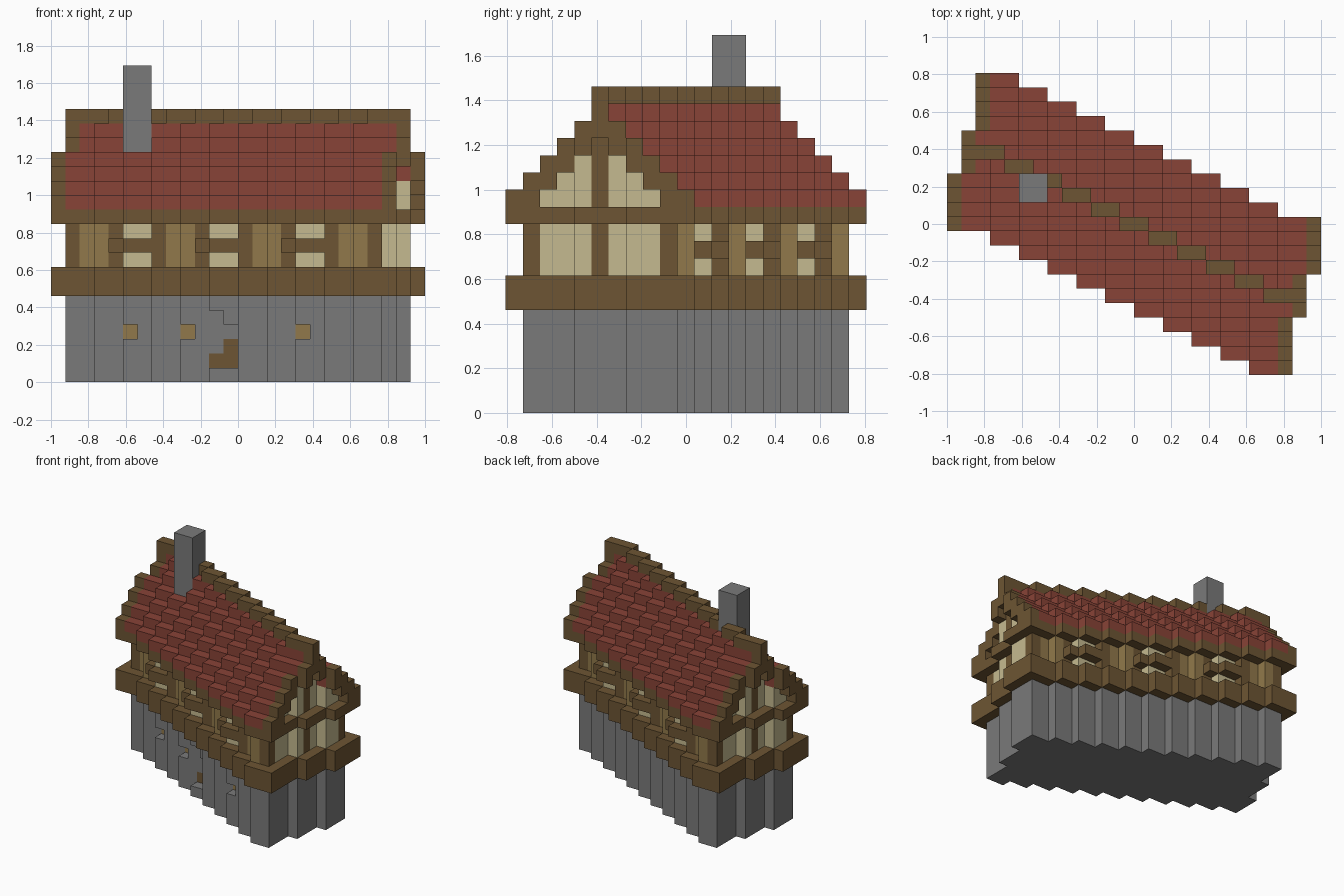
import bpy
import bmesh
from mathutils import Vector

if "Cube" in bpy.data.objects:
    bpy.data.objects.remove(bpy.data.objects["Cube"], do_unlink=True)

UNIT = 1 / 13            # block size
NX, NY = 26, 21          # blocks along x and y


def make_material(name, r, g, b):
    mat = bpy.data.materials.new(name)
    mat.use_nodes = True
    mat.diffuse_color = (r, g, b, 1)
    mat.node_tree.nodes["Principled BSDF"].inputs["Base Color"].default_value = (r, g, b, 1)
    return mat


stone = make_material("stone grey", 0.195, 0.195, 0.195)
red = make_material("roof red", 0.25, 0.056, 0.038)
dark_wood = make_material("dark wood", 0.153, 0.091, 0.033)
light_wood = make_material("light wood", 0.283, 0.191, 0.069)
cream = make_material("plaster cream", 0.558, 0.491, 0.279)

PARTS = {
    "stone_base": stone, "chimney": stone, "roof_tiles": red,
    "floor_beam": dark_wood, "eave_beam": dark_wood, "roof_trim": dark_wood,
    "timber_posts": dark_wood, "window_sills": dark_wood, "door": dark_wood,
    "wood_panels": light_wood, "base_windows": light_wood, "plaster_panels": cream,
}


# Plan: a slanted house, symmetric under a half turn
def mirror(i, j):
    return NX - 1 - i, NY - 1 - j


def front(i):
    return max(0, 10 - max(i - 1, 0) // 2)


def back(i):
    return NY - 1 - front(NX - 1 - i)


def left(j):
    return 0 if j < 14 else 1 if j < 17 else 2


def right(j):
    return NX - 1 - left(NY - 1 - j)


def ridge(i):
    return min(15, max(5, 16 - i // 2))


def inside(i, j, inset=0):
    return (front(i) + inset <= j <= back(i) - inset
            and left(j) + inset <= i <= right(j) - inset)


def roof_top(i, j):
    if j == ridge(i):
        return 19
    if j > ridge(i):
        i, j = mirror(i, j)
    across = 2 * j + min(22, max(1, i))
    return min(18, 13 + max(0, across - 21) // 2)


def wall_part(i, j):
    if j == back(i) - 1:
        i, j = mirror(i, j)
    if j == front(i) + 1:            # long walls: repeating bays
        bay = i % 6
        if bay in (1, 4):
            return "timber_posts"
        return "wood_panels" if bay in (2, 3) else "plaster_panels"
    return "timber_posts" if j == ridge(i) else "plaster_panels"


blocks = {}


def stack(part, i, j, low, high):
    for k in range(low, high):
        blocks[i, j, k] = part


for i in range(NX):
    for j in range(NY):
        # Walls, from the ground up into the gables
        if inside(i, j, 1):
            stack("stone_base", i, j, 0, 6)
            stack(wall_part(i, j), i, j, 8, 11)
            gable = "timber_posts" if j == ridge(i) else "plaster_panels"
            stack(gable, i, j, 12, roof_top(i, j) - 2)
        # Beams and stepped roof
        if inside(i, j):
            stack("floor_beam", i, j, 6, 8)
            stack("eave_beam", i, j, 11, 12)
            top = roof_top(i, j)
            at_gable = (i == left(j) and j >= 10) or (i == right(j) and j <= 10)
            low = top - 3 if j == ridge(i) else max(12, top - 2)
            stack("roof_trim" if at_gable else "roof_tiles", i, j, low, top)
            if j == ridge(i):
                stack("roof_trim", i, j, 18, 19)

# Window sills on both long walls
for i in range(4, 19):
    if i % 6 in (4, 5, 0):
        for a, b in ((i, front(i)), mirror(i, front(i))):
            stack("window_sills", a, b, 9, 10)

# Chimney
for i in (5, 6):
    for j in (12, 13):
        stack("chimney", i, j, 14, 22)

# Small recessed windows in the base
for i in (5, 9, 17):
    j = front(i) + 1
    del blocks[i, j, 3]
    blocks[i, j + 1, 3] = "base_windows"

# Recessed door
for i, opening, height in ((11, 5, 2), (12, 4, 3)):
    j = front(i) + 1
    for k in range(1, opening):
        del blocks[i, j, k]
    stack("door", i, j + 1, 1, height)

# Outer faces of every part
AXES = [Vector(v) for v in ((1, 0, 0), (0, 1, 0), (0, 0, 1))]
CENTRE = Vector((NX / 2, NY / 2, 0))


def build(name, mat):
    bm = bmesh.new()
    for cell, part in blocks.items():
        if part != name:
            continue
        middle = Vector(cell) + Vector((0.5, 0.5, 0.5))
        for n in range(3):
            for sign in (1, -1):
                normal = AXES[n] * sign
                if tuple(int(c) for c in Vector(cell) + normal) in blocks:
                    continue
                u = AXES[(n + 1) % 3] * sign
                v = AXES[(n + 2) % 3]
                corners = (-u - v, u - v, u + v, v - u)
                bm.faces.new([bm.verts.new((middle + (normal + c) / 2 - CENTRE) * UNIT)
                              for c in corners])
    bmesh.ops.remove_doubles(bm, verts=bm.verts, dist=UNIT / 100)
    mesh = bpy.data.meshes.new(name)
    bm.to_mesh(mesh)
    bm.free()
    mesh.materials.append(mat)
    bpy.context.collection.objects.link(bpy.data.objects.new(name, mesh))


for part_name, part_mat in PARTS.items():
    build(part_name, part_mat)
